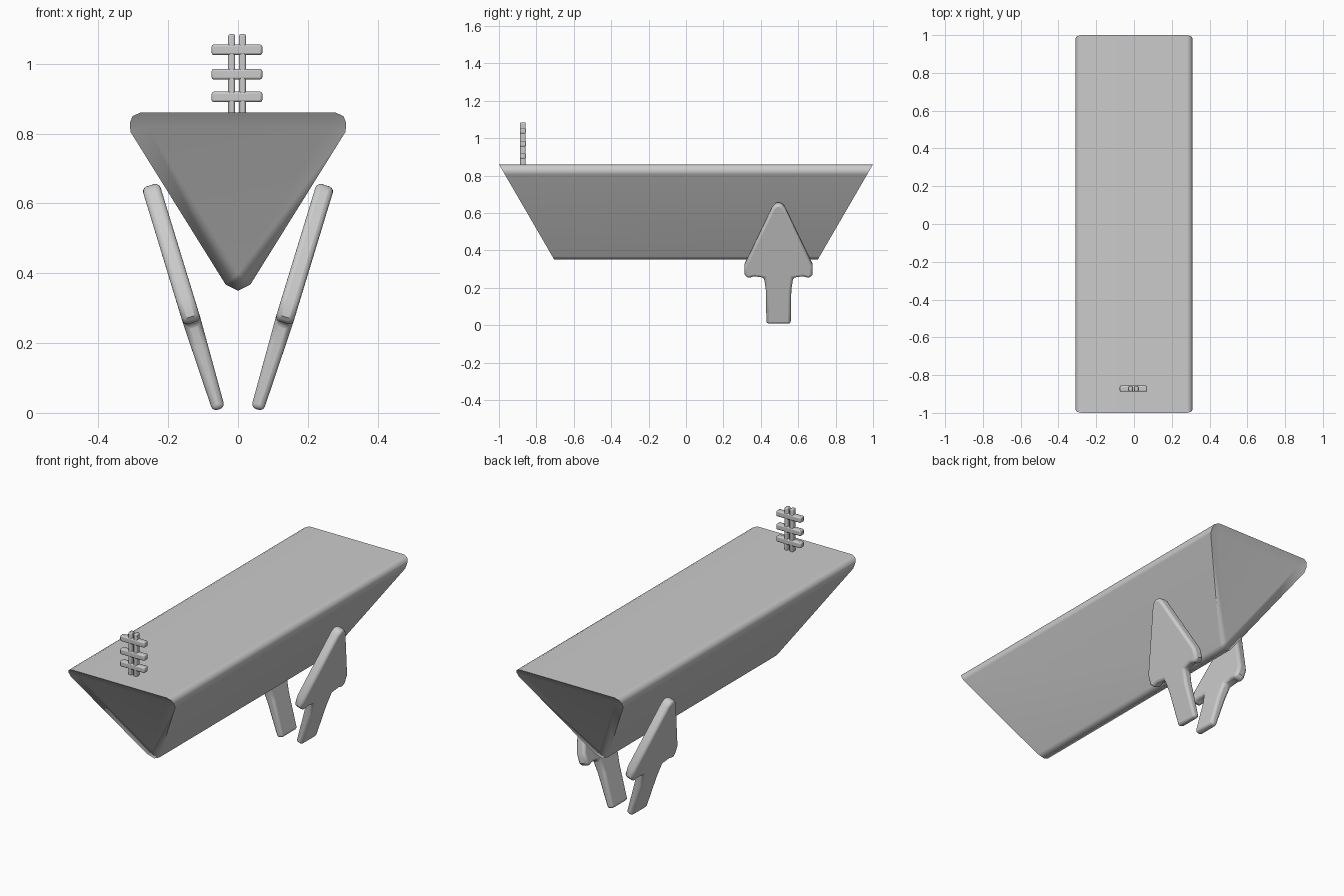
import bpy
import bmesh
from math import sin, cos, radians
from mathutils import Vector

cube = bpy.data.objects.get("Cube")
if cube:
    bpy.data.objects.remove(cube, do_unlink=True)

grey = bpy.data.materials.new("plain_grey")
grey.use_nodes = True
grey.diffuse_color = (0.6, 0.6, 0.6, 1)
grey.node_tree.nodes["Principled BSDF"].inputs["Base Color"].default_value = (0.6, 0.6, 0.6, 1)


def finish(name, bm, smooth=35):
    bmesh.ops.recalc_face_normals(bm, faces=bm.faces)
    mesh = bpy.data.meshes.new(name)
    bm.to_mesh(mesh)
    bm.free()
    mesh.materials.append(grey)
    obj = bpy.data.objects.new(name, mesh)
    bpy.context.collection.objects.link(obj)
    bpy.ops.object.select_all(action="DESELECT")
    obj.select_set(True)
    bpy.context.view_layer.objects.active = obj
    bpy.ops.object.shade_smooth_by_angle(angle=radians(smooth))
    return obj


def loft(bm, front, back):
    """Join two matching outlines into a closed solid."""
    a = [bm.verts.new(p) for p in front]
    b = [bm.verts.new(p) for p in back]
    for i in range(len(a)):
        j = (i + 1) % len(a)
        bm.faces.new((a[i], a[j], b[j], b[i]))
    return [bm.faces.new(a), bm.faces.new(b)]


def add_bevel(obj, width, segments):
    mod = obj.modifiers.new("rounded_edges", "BEVEL")
    mod.width = width
    mod.segments = segments
    mod.limit_method = "ANGLE"
    mod.angle_limit = radians(40)


# Hull: blunted triangular section with both ends sloping in towards the keel
half = [(0.28, 0.86), (0.302, 0.85), (0.31, 0.83), (0.308, 0.805), (0.035, 0.367)]
section = half + [(0, 0.35)] + [(-x, z) for x, z in reversed(half)]


def end_y(z):
    return 1 - (0.86 - z) * 0.58


bm = bmesh.new()
ends = loft(bm, [(x, -end_y(z), z) for x, z in section],
            [(x, end_y(z), z) for x, z in section])
# Triangular end panels, set in a hair from the rim
inner = [(0.26, 0.82), (0, 0.4), (-0.26, 0.82)]
nearest = [inner[0]] * 4 + [inner[1]] * 3 + [inner[2]] * 4
for face, side in zip(ends, (-1, 1)):
    ring = list(face.verts)
    bm.faces.remove(face)
    panel = [bm.verts.new((x, side * (end_y(z) - 0.006), z)) for x, z in inner]
    pick = [panel[inner.index(p)] for p in nearest]
    for i in range(len(ring)):
        j = (i + 1) % len(ring)
        corners = [ring[i], ring[j], pick[j]]
        if pick[i] != pick[j]:
            corners.append(pick[i])
        bm.faces.new(corners)
    bm.faces.new(panel)
hull = finish("hull", bm, 70)
weighted = hull.modifiers.new("weighted_normals", "WEIGHTED_NORMAL")
weighted.keep_sharp = True

# Legs: upright arrow-shaped plates leaning outwards
half = [(0.065, 0.01), (0.068, 0.19), (0.078, 0.258), (0.13, 0.265), (0.165, 0.255),
        (0.182, 0.275), (0.182, 0.325), (0.035, 0.63), (0.015, 0.652)]
outline = half + [(-y, z) for y, z in reversed(half)]
lean = radians(17)
normal = Vector((cos(lean), 0, -sin(lean)))


def leg_point(y, z, side, face):
    thick = 0.018 + 0.008 * min(z / 0.26, 1)
    p = Vector((0.052 + z * 0.305, 0.495 + y, z)) + normal * thick * face
    p.x *= side
    return p


for name, side in (("left_leg", 1), ("right_leg", -1)):
    bm = bmesh.new()
    caps = loft(bm, [leg_point(y, z, side, 1) for y, z in outline],
                [leg_point(y, z, side, -1) for y, z in outline])
    leg = finish(name, bm)
    add_bevel(leg, 0.014, 3)


# Ornament near the front: twin posts crossed by three plain bars
def bar(name, centre, size):
    bm = bmesh.new()
    bmesh.ops.create_cube(bm, size=1)
    for v in bm.verts:
        v.co = Vector(centre) + Vector([c * s for c, s in zip(v.co, size)])
    obj = finish(name, bm)
    add_bevel(obj, 0.006, 2)


for name, x in (("left_post", 0.013), ("right_post", -0.018)):
    bar(name, (x, -0.872, 0.965), (0.02, 0.03, 0.24))
for name, z in (("lower_bar", 0.905), ("middle_bar", 0.97), ("upper_bar", 1.04)):
    bar(name, (-0.003, -0.872, z), (0.145, 0.032, 0.03))
